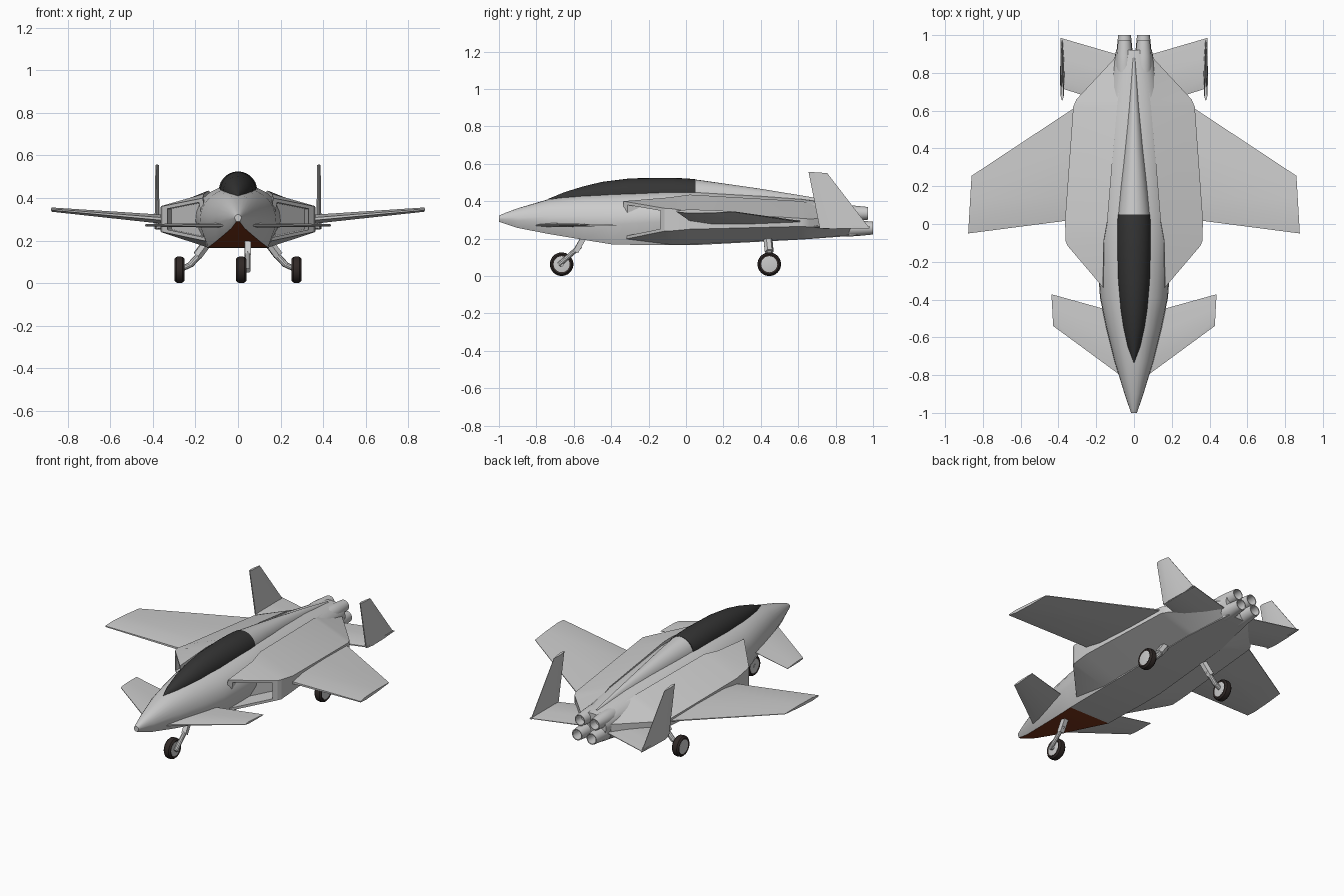
import bpy, bmesh, math
from mathutils import Vector as V

if "Cube" in bpy.data.objects:
    bpy.data.objects.remove(bpy.data.objects["Cube"])


def material(name, rgb):
    m = bpy.data.materials.new(name)
    m.diffuse_color = (*rgb, 1)
    m.use_nodes = True
    m.node_tree.nodes["Principled BSDF"].inputs["Base Color"].default_value = m.diffuse_color
    return m


DARK = material("dark_glass", (0.035, 0.035, 0.035))
RUST = material("rust_red", (0.22, 0.04, 0.012))
TYRE = material("tyre_rubber", (0.03, 0.022, 0.02))


def loft(name, rings, mat=None, angle=30):
    """Skin closed rings of points and cap both ends."""
    bm = bmesh.new()
    vs = [[bm.verts.new(p) for p in r] for r in rings]
    n = len(rings[0])
    for a, b in zip(vs, vs[1:]):
        for i in range(n):
            j = (i + 1) % n
            bm.faces.new((a[i], a[j], b[j], b[i]))
    bm.faces.new(vs[0])
    bm.faces.new(vs[-1])
    bmesh.ops.recalc_face_normals(bm, faces=bm.faces[:])
    me = bpy.data.meshes.new(name)
    bm.to_mesh(me)
    bm.free()
    ob = bpy.data.objects.new(name, me)
    bpy.context.collection.objects.link(ob)
    if mat:
        me.materials.append(mat)
    bpy.ops.object.select_all(action='DESELECT')
    ob.select_set(True)
    bpy.context.view_layer.objects.active = ob
    bpy.ops.object.shade_smooth_by_angle(angle=math.radians(angle))
    return ob


def revolve(name, centre, axis, profile, seg=24, mat=None):
    """Rings of (distance along axis, radius) about a centre."""
    axis = V(axis).normalized()
    u = axis.orthogonal().normalized()
    w = axis.cross(u)
    t = [2 * math.pi * i / seg for i in range(seg)]
    return loft(name, [[V(centre) + axis * d + (u * math.cos(a) + w * math.sin(a)) * r
                        for a in t] for d, r in profile], mat)


def bar(name, a, b, r, seg=10):
    a, b = V(a), V(b)
    return revolve(name, a, b - a, [(0, r), ((b - a).length, r)], seg)


def panel(name, root, tip, normal, t_root, t_tip):
    """Flying surface between a root and a tip chord, each (leading, trailing)."""
    rings = []
    for (le, te), t in ((root, t_root), (tip, t_tip)):
        le, te, n = V(le), V(te), V(normal) * t / 2
        up = [(0, .3), (.2, 1), (.6, .8), (1, .15)]
        rings.append([le.lerp(te, f) + n * h for f, h in up] +
                     [le.lerp(te, f) - n * h for f, h in reversed(up)])
    return loft(name, rings, angle=15)


# Fuselage: y, bottom z, bottom half width, widest z, half width, top z
stations = [(-1, .29, .008, .305, .016, .322), (-.97, .28, .014, .303, .026, .336),
            (-.9, .257, .032, .295, .05, .362), (-.73, .224, .07, .285, .102, .412),
            (-.55, .194, .106, .279, .147, .436), (-.39, .168, .14, .276, .18, .448),
            (-.1, .165, .145, .29, .2, .46), (.05, .165, .145, .29, .2, .458),
            (.62, .195, .12, .29, .15, .412), (.92, .217, .07, .295, .095, .372)]
rings = []
for y, zb, wb, zm, wm, zt in stations:
    half = [(wb, zb)]
    for i in range(8):
        a = math.pi / 2 * i / 7
        half.append((wm * max(math.cos(a), 0) ** .88, zm + (zt - zm) * math.sin(a) ** .88))
    half[-1] = (0, zt)
    rings.append([V((x, y, z)) for x, z in half] +
                 [V((-x, y, z)) for x, z in half[-2::-1]])
body = loft("fuselage", rings, angle=35)

# Painted underside of the nose
body.data.materials.append(None)
body.data.materials.append(RUST)
for p in body.data.polygons:
    if p.normal.z < -.9 and p.center.y < -.39:
        p.material_index = 1


# Canopy and spine: y, half width, base z, top z
def dome(name, rows, mat=None):
    arc = [math.pi * i / 14 for i in range(15)]
    return loft(name, [[V((w * math.cos(a), y, zb + (zt - zb) * math.sin(a))) for a in arc]
                       for y, w, zb, zt in rows], mat, 40)


dome("canopy", [(-.735, .003, .40, .413), (-.65, .034, .41, .448), (-.55, .056, .42, .479),
                (-.45, .071, .425, .503), (-.3, .084, .43, .522), (-.1, .09, .435, .525),
                (0, .089, .435, .522), (.05, .086, .435, .517)], DARK)
dome("spine", [(.05, .086, .42, .516), (.2, .07, .42, .495), (.4, .05, .4, .466),
               (.65, .03, .37, .425), (.88, .01, .35, .382)])

for s, side in ((1, "right"), (-1, "left")):
    # Side body with hollow slanted air intake
    lip = [V((.165, -.335, .40)), V((.352, -.115, .362)),
           V((.352, -.115, .24)), V((.14, -.335, .195))]
    mid = sum(lip, V()) / 4
    inner = [mid + (p - mid) * .8 for p in lip]
    deep = [p + V((-.02, .16, 0)) for p in inner]
    back = [[(.16, -.09, .42), (.362, -.09, .362), (.362, -.09, .24), (.14, -.09, .167)],
            [(.14, .02, .435), (.365, .02, .345), (.365, .02, .25), (.14, .02, .167)],
            [(.09, .62, .40), (.322, .62, .308), (.322, .62, .265), (.12, .62, .197)],
            [(.085, .66, .39), (.305, .66, .305), (.305, .66, .262), (.115, .66, .2)],
            [(.05, .88, .365), (.1, .88, .315), (.1, .88, .262), (.07, .88, .217)]]
    loft(side + "_intake_body",
         [[V((p[0] * s, p[1], p[2])) for p in r] for r in [deep, inner, lip] + back], angle=20)

    # Wing, canard, tailplane and fin
    panel(side + "_wing", ((s * .3, .025, .297), (s * .3, .625, .29)),
          ((s * .878, -.05, .346), (s * .86, .255, .344)), (0, 0, 1), .045, .02)
    panel(side + "_canard", ((s * .06, -.81, .272), (s * .12, -.46, .272)),
          ((s * .428, -.54, .272), (s * .437, -.372, .272)), (0, 0, 1), .022, .012)
    panel(side + "_tailplane", ((s * .08, .62, .265), (s * .08, .895, .265)),
          ((s * .388, .72, .262), (s * .388, .985, .262)), (0, 0, 1), .03, .02)
    panel(side + "_fin", ((s * .38, .715, .255), (s * .38, .982, .255)),
          ((s * .38, .655, .557), (s * .38, .755, .55)), (1, 0, 0), .024, .016)

    # Stacked engine nozzles
    for level, z, end in (("upper", .335, .972), ("lower", .256, 1.0)):
        revolve(f"{side}_{level}_nozzle", (s * .05, end, z), (0, 1, 0),
                [(-.4, .03), (-.13, .045), (-.08, .042), (0, .034), (0, .029), (-.07, .026)])


def wheel(name, c):
    c = V(c)
    revolve(name + "_tyre", c, (1, 0, 0),
            [(-.02, .042), (-.024, .052), (-.015, .061), (0, .063),
             (.015, .061), (.024, .052), (.02, .042)], 28, TYRE)
    revolve(name + "_hub", c, (1, 0, 0),
            [(-.023, .03), (-.021, .043), (.021, .043), (.023, .03)], 24)


# Nose gear
wheel("nose_wheel", (.015, -.665, .063))
bar("nose_strut", (.047, -.68, .06), (.045, -.565, .16), .013)
bar("nose_leg", (.045, -.59, .13), (.045, -.545, .21), .02, 4)
bar("nose_axle", (-.01, -.665, .063), (.055, -.665, .063), .012)

# Main gear
for s, side in ((1, "right"), (-1, "left")):
    wheel(side + "_main_wheel", (s * .275, .445, .063))
    bar(side + "_main_strut", (s * .225, .445, .085), (s * .165, .445, .15), .015)
    bar(side + "_main_leg", (s * .19, .445, .13), (s * .12, .435, .225), .024, 6)
    bar(side + "_main_axle", (s * .22, .445, .088), (s * .275, .445, .063), .013)
